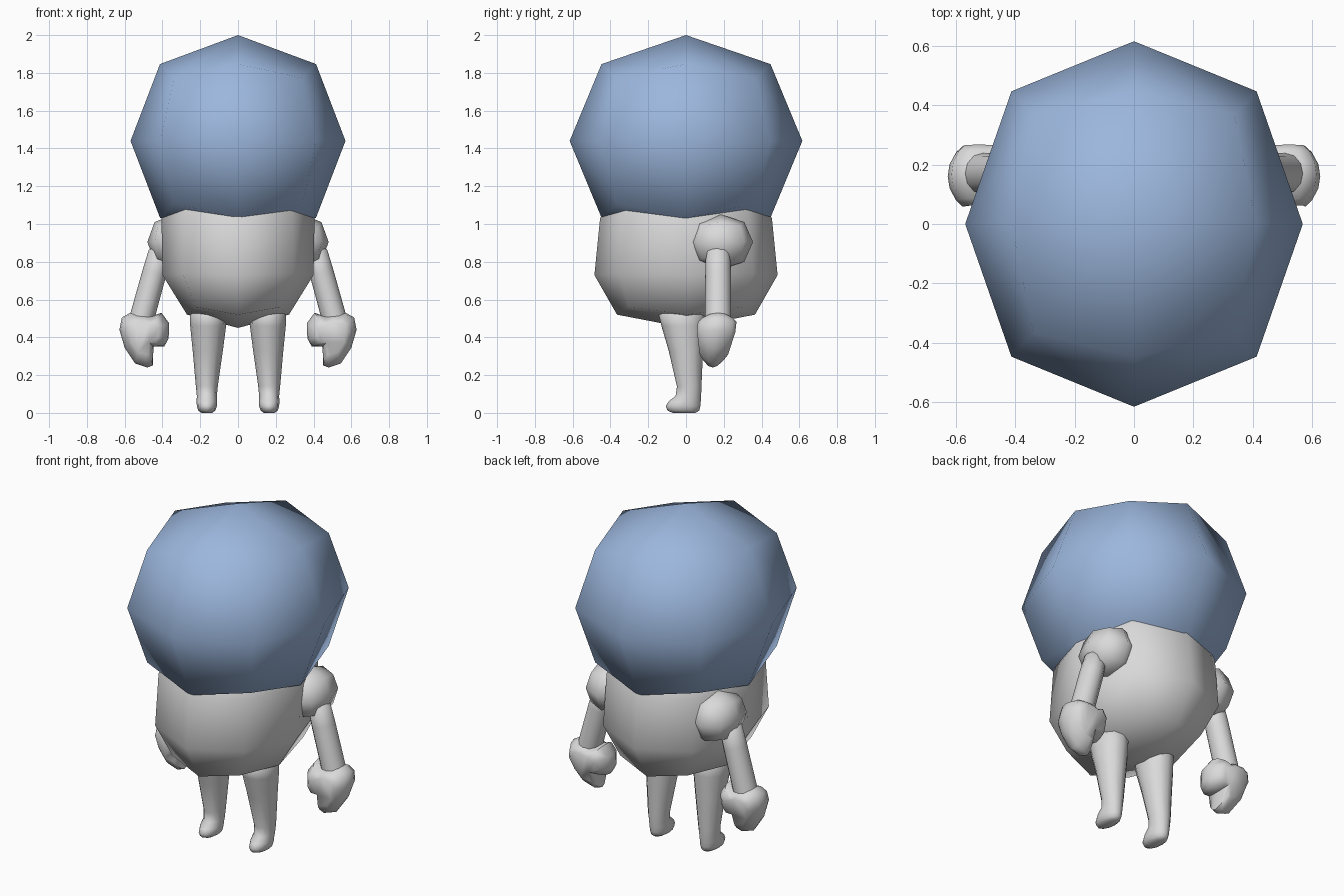
import bpy, bmesh, math
from mathutils import Vector

if "Cube" in bpy.data.objects:
    bpy.data.objects.remove(bpy.data.objects["Cube"])


def material(name, rgb):
    m = bpy.data.materials.new(name)
    m.diffuse_color = (*rgb, 1)
    m.use_nodes = True
    m.node_tree.nodes["Principled BSDF"].inputs["Base Color"].default_value = m.diffuse_color
    return m


GREY = material("light_grey", (0.7, 0.7, 0.7))
BLUE = material("soft_blue", (0.33, 0.47, 0.72))


def finish(bm, name, mat, angle=180):
    bmesh.ops.recalc_face_normals(bm, faces=bm.faces[:])
    me = bpy.data.meshes.new(name)
    bm.to_mesh(me)
    bm.free()
    me.materials.append(mat)
    ob = bpy.data.objects.new(name, me)
    bpy.context.collection.objects.link(ob)
    bpy.context.view_layer.objects.active = ob
    for o in bpy.context.selected_objects:
        o.select_set(False)
    ob.select_set(True)
    if angle >= 180:
        bpy.ops.object.shade_smooth()
    else:
        bpy.ops.object.shade_smooth_by_angle(angle=math.radians(angle))
    return ob


def round_box(name, mat, centre, half):
    """Cube rounded by one subdivision level; half = finished half sizes."""
    bm = bmesh.new()
    bmesh.ops.create_cube(bm, size=2 / 0.8395)
    for v in bm.verts:
        v.co = Vector(c + h * p for c, h, p in zip(centre, half, v.co))
    ob = finish(bm, name, mat)
    ob.modifiers.new("round", 'SUBSURF').levels = 1
    ob.modifiers["round"].render_levels = 1
    return ob


def loft(name, mat, rings, tips=None, angle=180):
    """Skin a list of equal point rings; optional end tip points."""
    bm = bmesh.new()
    rows = [[bm.verts.new(p) for p in r] for r in rings]
    n = len(rows[0])
    for a, b in zip(rows, rows[1:]):
        for i in range(n):
            j = (i + 1) % n
            bm.faces.new((a[i], a[j], b[j], b[i]))
    for k, row in enumerate((rows[0], rows[-1])):
        if tips:
            t = bm.verts.new(tips[k])
            for i in range(0, n, 2):     # quads meeting at the tip
                bm.faces.new((row[i - 1], row[i], row[(i + 1) % n], t))
        else:
            bm.faces.new(row)
    return finish(bm, name, mat, angle)


# Head: big rounded cube
round_box("head", BLUE, (0, 0, 1.44), (0.569, 0.616, 0.56))


# Body: eight-sided rings, even points are the corners
def body_ring(ex, ey, ez, cx, cy, cz):
    return [(cx, cy, cz), (0, ey, ez), (-cx, cy, cz), (-ex, 0, ez),
            (-cx, -cy, cz), (0, -ey, ez), (cx, -cy, cz), (ex, 0, ez)]


loft("body", GREY,
     [body_ring(0.27, 0.365, 0.52, 0.22, 0.30, 0.56),
      body_ring(0.40, 0.485, 0.73, 0.295, 0.355, 0.74),
      body_ring(0.405, 0.455, 1.03, 0.29, 0.33, 1.04),
      body_ring(0.34, 0.38, 1.2, 0.24, 0.27, 1.2)],
     tips=[(0, 0, 0.45), (0, 0, 1.26)])


def ellipse(c, u, v, n=12):
    return [Vector(c) + Vector(u) * math.cos(2 * math.pi * i / n)
            + Vector(v) * math.sin(2 * math.pi * i / n) for i in range(n)]


# Leg rings: z, centre x, front y, back y, half width
LEG = [(0.57, 0.16, -0.09, 0.06, 0.06), (0.52, 0.158, -0.145, 0.10, 0.097),
       (0.46, 0.158, -0.13, 0.098, 0.095), (0.33, 0.16, -0.092, 0.09, 0.08),
       (0.14, 0.165, -0.048, 0.082, 0.058), (0.09, 0.165, -0.055, 0.08, 0.053),
       (0.06, 0.165, -0.093, 0.078, 0.054), (0.035, 0.165, -0.107, 0.076, 0.053),
       (0.012, 0.165, -0.098, 0.07, 0.045), (0.0, 0.165, -0.07, 0.05, 0.028)]

# Mitten outline (x, z) with thumb notch on the inner side
MITT = [(0.45, 0.515), (0.50, 0.53), (0.57, 0.53), (0.615, 0.505), (0.628, 0.44),
        (0.60, 0.345), (0.545, 0.262), (0.48, 0.24), (0.45, 0.252), (0.448, 0.35),
        (0.39, 0.352), (0.367, 0.395), (0.365, 0.475), (0.405, 0.53)]


def mitt_layer(s, t):
    """Outline slice at depth t in -1..1, shrinking towards the sides."""
    k = math.sqrt(1 - (0.8 * t) ** 2)
    pts = []
    for x, z in MITT:
        x, z = 0.505 + (x - 0.505) * k, 0.41 + (z - 0.41) * k
        d = 0.062 + 0.04 * min(1, max(0, (z - 0.25) / 0.18))
        pts.append((s * x, 0.142 + 0.1 * (z - 0.25) + t * d, z))
    return pts


for s, side in ((1, "right"), (-1, "left")):
    round_box(side + "_shoulder", GREY, (s * 0.34, 0.185, 0.905), (0.14, 0.17, 0.145))

    # Arm: slanted tube from shoulder to wrist
    top, low = Vector((s * 0.41, 0.17, 0.86)), Vector((s * 0.515, 0.17, 0.48))
    u = Vector((s * 0.062, 0, 0.017))
    loft(side + "_arm", GREY,
         [ellipse(top.lerp(low, t), u * k, (0, 0.068 * k, 0))
          for t, k in ((-0.02, 0.6), (0.03, 0.95), (0.3, 1), (1, 1.02))], angle=60)

    loft(side + "_hand", GREY,
         [mitt_layer(s, t) for t in (-1, -0.8, -0.4, 0, 0.4, 0.8, 1)], angle=60)

    loft(side + "_leg", GREY,
         [ellipse((s * x, (f + b) / 2, z), (w, 0, 0), (0, (b - f) / 2, 0))
          for z, x, f, b, w in LEG], angle=70)
